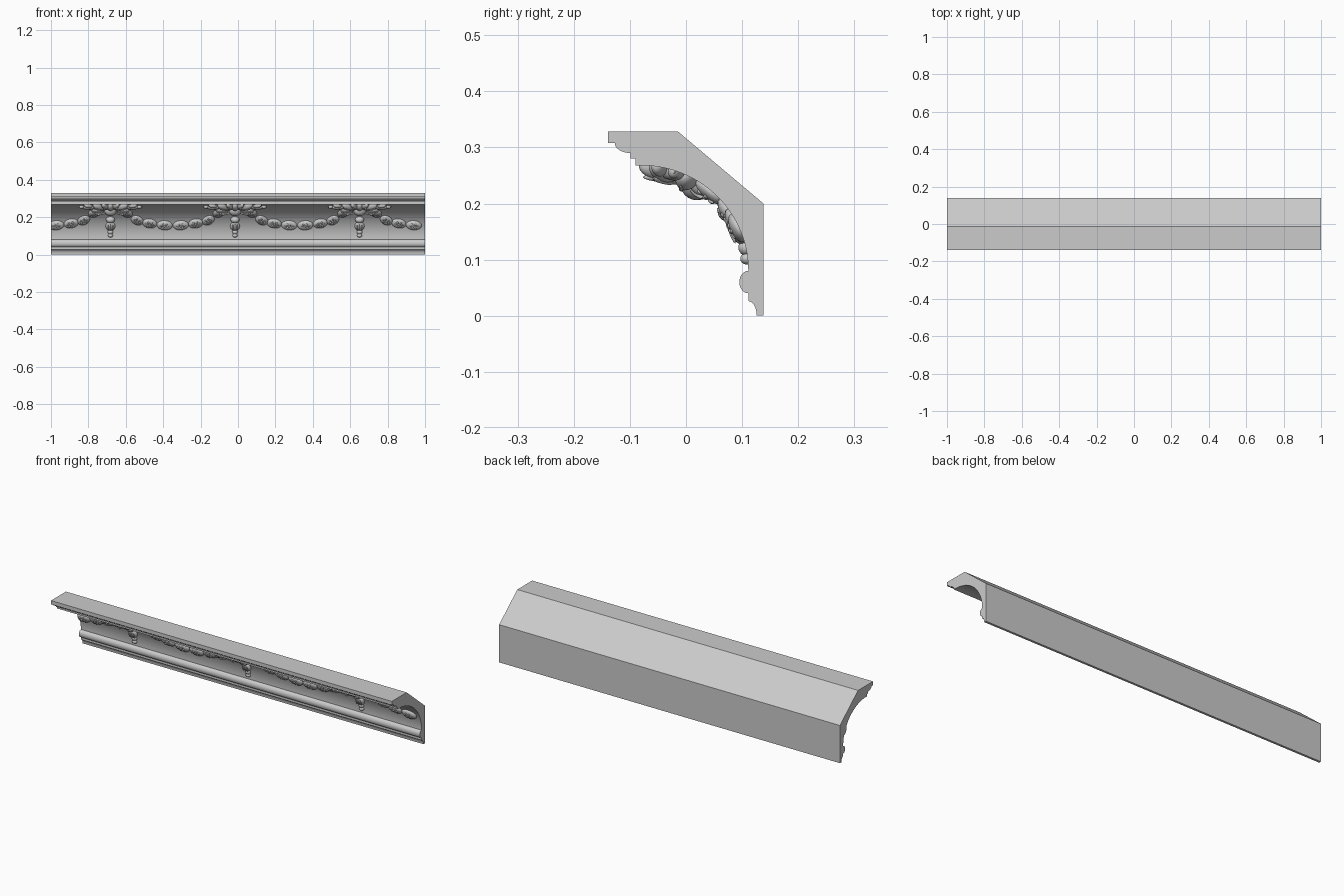
import bpy, bmesh, math
from mathutils import Matrix, Vector

if "Cube" in bpy.data.objects:
    bpy.data.objects.remove(bpy.data.objects["Cube"])

CY, CZ, RY, RZ = -0.08, 0.08, 0.19, 0.187   # cove ellipse centre and radii
R = 0.188


def arc(cy, cz, ry, rz, a0, a1, n):
    """Points of an elliptical arc in the y-z plane."""
    pts = []
    for i in range(n + 1):
        a = math.radians(a0 + (a1 - a0) * i / n)
        pts.append((cy + ry * math.cos(a), cz + rz * math.sin(a)))
    return pts


def on_cove(x, s, h):
    """Wrap flat ornament coordinates (x, arc length, height) onto the cove."""
    a = s / R
    n = Vector((0, math.cos(a) / RY, math.sin(a) / RZ)).normalized()
    p = Vector((0, CY + RY * math.cos(a), CZ + RZ * math.sin(a))) - n * h
    return Vector((max(-1, min(1, x)), p.y, p.z))


def s_of(z):
    return R * math.asin((z - CZ) / RZ)


def blob(bm, x, s, half, turn=0, h=0, seg=16, rings=10):
    """Ellipsoid in flat ornament coordinates."""
    m = (Matrix.Translation((x, s, h)) @ Matrix.Rotation(math.radians(turn), 4, 'Z')
         @ Matrix.Diagonal((*half, 1)))
    bmesh.ops.create_uvsphere(bm, u_segments=seg, v_segments=rings, radius=1, matrix=m)


def tail(bm, path, width, height):
    """Tapering ribbon made of a row of overlapping blobs joined as a tube."""
    n, rings = 14, []
    p = [Vector(q) for q in path]
    for i in range(n + 1):
        t = i / n
        c = (1-t)**3*p[0] + 3*t*(1-t)**2*p[1] + 3*t*t*(1-t)*p[2] + t**3*p[3]
        d = 3*(1-t)**2*(p[1]-p[0]) + 6*t*(1-t)*(p[2]-p[1]) + 3*t*t*(p[3]-p[2])
        side = Vector((-d.y, d.x)).normalized()
        k = 0.25 + 0.75 * math.sin(math.pi * (0.15 + 0.8 * t))
        ring = []
        for j in range(10):
            a = math.tau * j / 10
            q = c + side * width * k * math.cos(a)
            ring.append(bm.verts.new((q.x, q.y, height * k * math.sin(a))))
        rings.append(ring)
    for r0, r1 in zip(rings, rings[1:]):
        for j in range(10):
            bm.faces.new((r0[j], r0[(j+1) % 10], r1[(j+1) % 10], r1[j]))
    bm.faces.new(rings[0])
    bm.faces.new(rings[-1])


def finish(name, bm, wrap=True, angle=35):
    if wrap:
        for v in bm.verts:
            v.co = on_cove(*v.co)
    bmesh.ops.recalc_face_normals(bm, faces=bm.faces)
    me = bpy.data.meshes.new(name)
    bm.to_mesh(me)
    bm.free()
    ob = bpy.data.objects.new(name, me)
    bpy.context.collection.objects.link(ob)
    bpy.ops.object.select_all(action='DESELECT')
    ob.select_set(True)
    bpy.context.view_layer.objects.active = ob
    bpy.ops.object.shade_smooth_by_angle(angle=math.radians(angle))


# Cornice moulding: profile swept along x
profile = [(-0.139, 0.328), (-0.014, 0.328), (0.138, 0.2), (0.138, 0)]
profile += arc(0.111, 0, 0.015, 0.026, 0, 90, 8)
profile += arc(0.111, 0.06, 0.016, 0.02, 270, 90, 16)
profile += arc(CY, CZ + 0.001, RY + 0.001, RZ, 0, 90, 28)
profile += [(-0.09, 0.268), (-0.09, 0.28), (-0.099, 0.28)]
profile += arc(-0.099, 0.308, 0.028, 0.018, 270, 180, 8)
profile += [(-0.139, 0.308)]
bm = bmesh.new()
face = bm.faces.new([bm.verts.new((-1, y, z)) for y, z in profile])
ext = bmesh.ops.extrude_face_region(bm, geom=[face], use_keep_orig=True)
bmesh.ops.translate(bm, vec=(2, 0, 0),
                    verts=[v for v in ext['geom'] if isinstance(v, bmesh.types.BMVert)])
finish("cornice_moulding", bm, wrap=False)

centres = (-0.682, -0.016, 0.65)

# Swags of carved beads hanging between the rosettes
bm = bmesh.new()
swag = [(0.088, 0.222, -48, 0.034), (0.143, 0.184, -35, 0.036),
        (0.21, 0.167, -12, 0.040), (0.29, 0.157, -4, 0.043)]
for cx in centres:
    for sx in (-1, 1):
        for dx, z, turn, length in swag:
            x, s = cx + sx * dx, s_of(z)
            blob(bm, x, s, (length, 0.028, 0.015), sx * turn)
            c, n = math.cos(math.radians(sx * turn)), math.sin(math.radians(sx * turn))
            # small flower carved on each bead
            for k in range(6):
                a = math.tau * k / 6
                u, v = 0.017 * math.cos(a), 0.011 * math.sin(a)
                blob(bm, x + u*c - v*n, s + u*n + v*c, (0.008, 0.005, 0.004),
                     sx * turn + math.degrees(a), 0.0125, 8, 6)
            blob(bm, x, s, (0.006, 0.006, 0.004), 0, 0.0145, 8, 6)
finish("bead_swags", bm, angle=60)

# Pendant drops below each rosette
bm = bmesh.new()
for cx in centres:
    for z, w, l, h in ((0.187, 0.024, 0.02, 0.02), (0.152, 0.026, 0.027, 0.017),
                       (0.121, 0.015, 0.014, 0.012), (0.102, 0.013, 0.011, 0.012)):
        blob(bm, cx, s_of(z), (w, l, h))
    for dx in (-0.012, 0, 0.012):
        blob(bm, cx + dx, s_of(0.152), (0.004, 0.02, 0.004), 0, 0.015, 8, 6)
finish("pendant_drops", bm, angle=60)

# Rosettes: central boss, fan of leaves and curling side tails
bm = bmesh.new()
for cx in centres:
    blob(bm, cx, 0.19, (0.036, 0.034, 0.033))
    blob(bm, cx, 0.245, (0.022, 0.038, 0.026))
    for sx in (-1, 1):
        for deg, reach, l, w, h in ((-28, 0.055, 0.04, 0.02, 0.02), (5, 0.068, 0.045, 0.022, 0.026),
                                    (38, 0.075, 0.043, 0.02, 0.024), (66, 0.067, 0.036, 0.017, 0.022)):
            a = math.radians(deg)
            x, s = cx + sx * reach * math.cos(a), 0.205 + reach * math.sin(a)
            blob(bm, x, s, (l, w, h), sx * deg)
            # raised rib on the leaf
            blob(bm, x, s, (l * 0.8, 0.005, 0.006), sx * deg, h * 0.9, 10, 6)
        tail(bm, [(cx + sx * x, s) for x, s in
                  ((0.04, 0.215), (0.09, 0.29), (0.12, 0.20), (0.165, 0.238))], 0.016, 0.018)
        blob(bm, cx + sx * 0.155, 0.236, (0.013, 0.011, 0.013))
        blob(bm, cx + sx * 0.118, 0.262, (0.026, 0.013, 0.016), sx * 20)
finish("rosettes", bm, angle=60)
